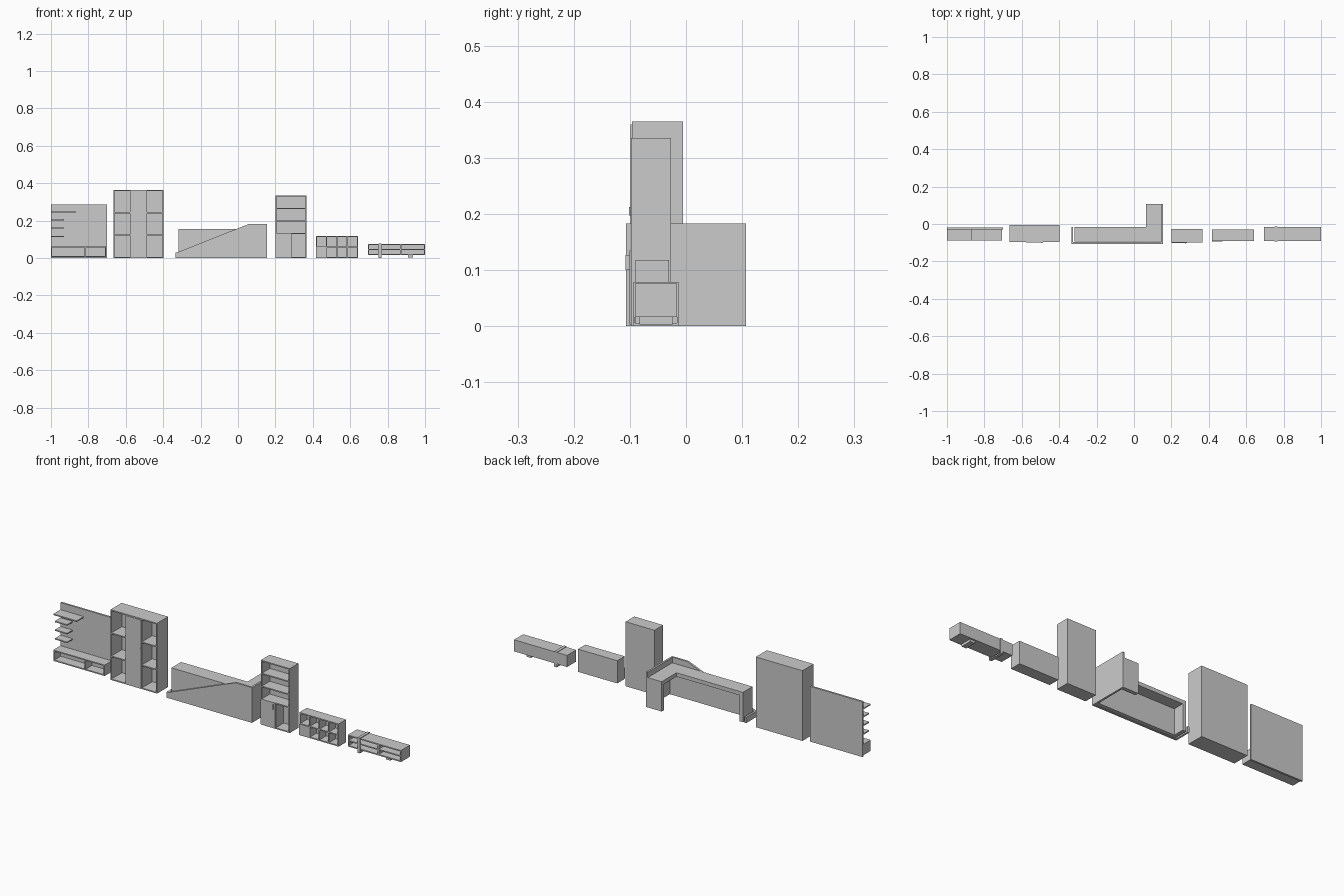
import bpy, bmesh

default_cube = bpy.data.objects.get("Cube")
if default_cube:
    bpy.data.objects.remove(default_cube, do_unlink=True)

grey = bpy.data.materials.new("light_grey")
grey.use_nodes = True
tone = (0.6, 0.6, 0.6, 1)
grey.diffuse_color = tone
grey.node_tree.nodes["Principled BSDF"].inputs["Base Color"].default_value = tone

board = 0.006
plate = 0.003


def prism(name, outline, front, back):
    """Extrude an x-z outline from the front plane to the back plane."""
    bm = bmesh.new()
    face = bm.faces.new([bm.verts.new((x, front, z)) for x, z in outline])
    extruded = bmesh.ops.extrude_face_region(bm, geom=[face])["geom"]
    moved = [item for item in extruded if isinstance(item, bmesh.types.BMVert)]
    bmesh.ops.translate(bm, vec=(0, back - front, 0), verts=moved)
    bmesh.ops.recalc_face_normals(bm, faces=bm.faces)
    mesh = bpy.data.meshes.new(name)
    bm.to_mesh(mesh)
    bm.free()
    mesh.materials.append(grey)
    bpy.context.collection.objects.link(bpy.data.objects.new(name, mesh))


def box(name, start, end, front, back, low, high):
    outline = [(start, low), (end, low), (end, high), (start, high)]
    prism(name, outline, front, back)


def cabinet(name, start, end, front, back, low, high, columns=1, rows=1, skip=()):
    """Open-fronted shell split into even columns and rows of cells."""
    box(name + "_back", start, end, back - board, back, low, high)
    inner_back = back - board
    width = (end - start - board) / columns
    height = (high - low - board) / rows
    for column in range(columns + 1):
        x = start + column * width
        box(name + "_upright", x, x + board, front, inner_back, low, high)
    for column in range(columns):
        if column in skip:
            continue
        left = start + column * width + board
        right = start + (column + 1) * width
        for row in range(rows + 1):
            z = low + row * height
            box(name + "_shelf", left, right, front, inner_back, z, z + board)


# Media wall: back panel, low console and corner shelves
media_right, media_left = -1, -0.705
media_front, media_back = -0.088, -0.03
panel_height = 0.287
console_top = 0.063
box("media_panel", media_right, -0.7, media_back, -0.02, 0, panel_height)
cabinet("media_console", media_right, media_left, media_front, media_back,
        board, console_top)
divider = -0.82
box("media_divider", divider, divider + board, media_front, media_back,
    board, console_top)
top_shelf = 0.244
box("media_top_shelf", media_right, -0.866, media_front, media_back,
    top_shelf, top_shelf + board)
shelf_gap = 0.045
for step in range(1, 4):
    z = top_shelf + plate - step * shelf_gap
    box("media_small_shelf", media_right, -0.93, -0.075, media_back, z, z + board)

# Tall bookcase: open side columns and a closed middle with a handle
case_right, case_left = -0.666, -0.398
case_front, case_back = -0.096, -0.005
case_height = 0.365
cabinet("bookcase", case_right, case_left, case_front, case_back, 0, case_height,
        columns=3, rows=3, skip=(1,))
for low in (0, case_height - board):
    box("bookcase_cap", case_right, case_left, case_front, case_back,
        low, low + board)
case_third = (case_left - case_right) / 3
door_right, door_left = case_right + case_third, case_left - case_third
box("bookcase_door", door_right, door_left, case_front - plate, case_front + board,
    board, case_height - board)
box("bookcase_handle", door_left - board, door_left - plate,
    case_front - board, case_front - plate, 0.197, 0.212)

# Reception counter: sloped outer shell
shell_right, shell_left = -0.335, 0.155
shell_front, shell_back = -0.107, 0.107
shell_height, shell_low = 0.183, 0.03
shell_wall = 0.01
desk_back = -0.015
shell_inner = shell_front + shell_wall
slope = [(shell_right, 0), (shell_left, 0), (shell_left, shell_height),
         (0.06, shell_height), (shell_right + shell_wall, shell_low),
         (shell_right, shell_low)]
prism("counter_front", slope, shell_front, shell_inner)
box("counter_tall_side", shell_left - shell_wall, shell_left,
    shell_inner, shell_back, 0, shell_height)
box("counter_low_side", shell_right, shell_right + shell_wall,
    shell_inner, desk_back, 0, shell_low)

# Inner L-shaped desk with a return towards the back
desk_right, desk_left = -0.317, shell_left - shell_wall
desk_front = shell_inner + plate
desk_height = 0.155
leg = 0.02
desk_under = desk_height - leg
return_right = 0.065
box("desk_top", desk_right, desk_left, desk_front, desk_back, desk_under, desk_height)
box("desk_return_top", return_right, desk_left, desk_back, shell_back,
    desk_under, desk_height)
box("desk_front_panel", desk_right + leg, desk_left, desk_front,
    desk_front + leg, 0, desk_under)
box("desk_end_leg", desk_right, desk_right + leg, desk_front, desk_back, 0, desk_under)
box("desk_return_leg", return_right, desk_left, shell_back - leg, shell_back,
    0, desk_under)

# Narrow tower: open shelves over a half-closed base
tower_right, tower_left = 0.2, 0.366
tower_front, tower_back = -0.098, -0.027
tower_split = 0.135
tower_middle = (tower_right + tower_left) / 2
cabinet("tower_upper", tower_right, tower_left, tower_front, tower_back,
        tower_split - board, 0.335, rows=3)
cabinet("tower_lower", tower_right, tower_left, tower_front, tower_back,
        0, tower_split, columns=2)
box("tower_door", tower_right, tower_middle, tower_front - plate, tower_front,
    plate, tower_split)
handle = tower_middle - shell_wall
box("tower_handle", handle, handle + plate, -0.108, tower_front - plate, 0.1, 0.127)

# Low cubby unit with one closed cell
cubby_right, cubby_left = 0.416, 0.642
cubby_front = -0.09
cubby_height = 0.118
cabinet("cubby", cubby_right, cubby_left, cubby_front, -0.03, 0, cubby_height,
        columns=4, rows=2)
cubby_door_left = cubby_right + (cubby_left - cubby_right) / 4
box("cubby_door", cubby_right, cubby_door_left, cubby_front - plate, cubby_front,
    plate, cubby_height / 2)

# Floating bench with a wrapped band as one support and a small foot
bench_right, bench_left = 0.695, 1
bench_front, bench_back = -0.091, -0.016
bench_low, bench_high = 0.016, 0.076
cabinet("bench", bench_right, bench_left, bench_front, bench_back,
        bench_low, bench_high, rows=2)
divider = 0.867
box("bench_divider", divider, divider + board, bench_front, bench_back,
    bench_low, bench_high)
band_right, band_left = 0.752, 0.767
band_front, band_back = bench_front - plate, bench_back + plate
band_high = bench_high + plate
box("band_front", band_right, band_left, band_front, bench_front, 0, band_high)
box("band_back", band_right, band_left, bench_back, band_back, 0, band_high)
box("band_top", band_right, band_left, bench_front, bench_back, bench_high, band_high)
box("band_bottom", band_right, band_left, bench_front, bench_back, 0, board)
box("bench_foot", 0.908, 0.935, -0.083, -0.024, plate, bench_low)
